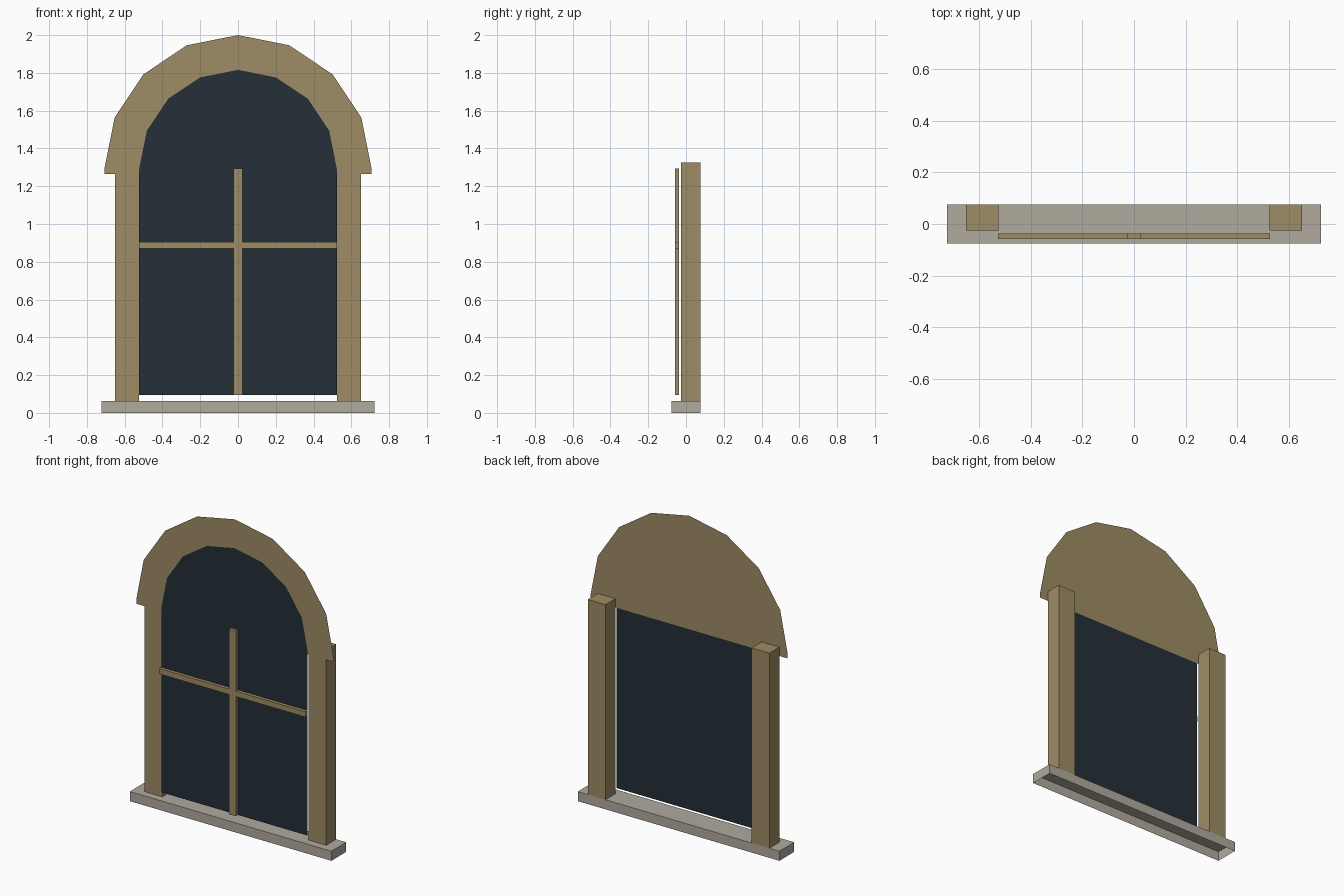
import bpy
import bmesh
from math import cos, sin, pi

if "Cube" in bpy.data.objects:
    bpy.data.objects.remove(bpy.data.objects["Cube"], do_unlink=True)


def material(name, rgb):
    mat = bpy.data.materials.new(name)
    mat.use_nodes = True
    mat.diffuse_color = (*rgb, 1)
    shader = mat.node_tree.nodes["Principled BSDF"]
    shader.inputs["Base Color"].default_value = (*rgb, 1)
    shader.inputs["Roughness"].default_value = 0.8
    return mat


TAN = material("tan wood", (0.34, 0.265, 0.128))
STONE = material("pale stone", (0.44, 0.405, 0.345))
GLASS = material("dark glass", (0.018, 0.029, 0.039))


def finish(name, bm, mat):
    mesh = bpy.data.meshes.new(name)
    bm.to_mesh(mesh)
    bm.free()
    mesh.materials.append(mat)
    obj = bpy.data.objects.new(name, mesh)
    bpy.context.collection.objects.link(obj)
    return obj


def box(name, low, high, mat, open_bottom=False):
    bm = bmesh.new()
    bmesh.ops.create_cube(bm, size=1)
    for v in bm.verts:
        v.co = [b if c > 0 else a for c, a, b in zip(v.co, low, high)]
    if open_bottom:
        bm.normal_update()
        under = [f for f in bm.faces if f.normal.z < -0.5]
        bmesh.ops.delete(bm, geom=under, context="FACES_ONLY")
    return finish(name, bm, mat)


def arched_panel(name, radius, spring, bottom, y, mat, segments=8):
    """Flat sheet with a straight foot and a half-round top, facing the front."""
    outline = [(-radius, bottom), (radius, bottom)]
    for i in range(segments + 1):
        a = pi * i / segments
        outline.append((radius * cos(a), spring + radius * sin(a)))
    bm = bmesh.new()
    bm.faces.new([bm.verts.new((x, y, z)) for x, z in outline])
    return finish(name, bm, mat)


# Sill, hollow underneath
box("sill", (-0.722, -0.076, 0), (0.722, 0.076, 0.062), STONE, open_bottom=True)

# Side posts
for side, s in (("left", 1), ("right", -1)):
    x0, x1 = sorted((s * 0.523, s * 0.65))
    box(side + "_post", (x0, -0.026, 0.062), (x1, 0.076, 1.325), TAN)

# Arched head board and the glass in front of it
SPRING = 1.293
arched_panel("arch_board", 0.707, SPRING, 1.265, -0.031, TAN)
arched_panel("glass_pane", 0.523, SPRING, 0.095, -0.0363, GLASS)

# Glazing bars
BAR_FRONT, BAR_BACK = -0.058, -0.0367
box("upright_bar", (-0.025, BAR_FRONT, 0.095), (0.025, BAR_BACK, 1.293), TAN)
box("cross_bar", (-0.525, BAR_FRONT, 0.87), (0.525, BAR_BACK, 0.905), TAN)
